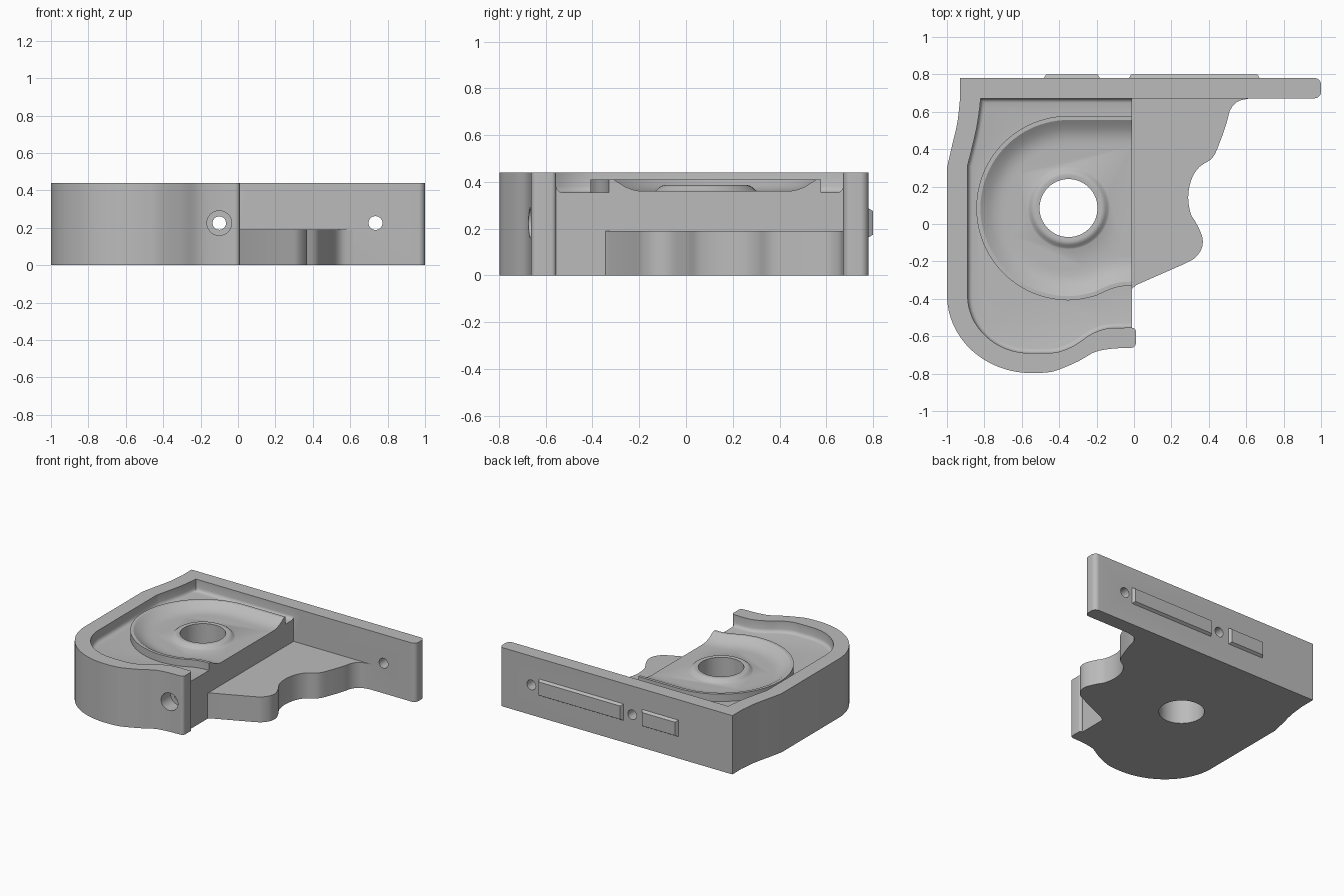
import bpy, bmesh, math
from mathutils import Vector

if "Cube" in bpy.data.objects:
    bpy.data.objects.remove(bpy.data.objects["Cube"])

grey = bpy.data.materials.new("plain_grey")
grey.use_nodes = True
grey.diffuse_color = (0.5, 0.5, 0.5, 1)
grey.node_tree.nodes["Principled BSDF"].inputs["Base Color"].default_value = grey.diffuse_color

CUT_X = -0.01                      # plane where the dish floor ends
HUB = Vector((-0.35, 0.085))       # bearing centre
TOP, FLOOR, FLANGE = 0.44, 0.355, 0.19


def spline(pts, steps=6):
    """Smooth curve through the given points."""
    p = [Vector(q) for q in pts]
    p = [2 * p[0] - p[1]] + p + [2 * p[-1] - p[-2]]
    out = []
    for a, b, c, d in zip(p, p[1:], p[2:], p[3:]):
        for i in range(steps):
            t = i / steps
            out.append(0.5 * (2 * b + (c - a) * t + (2 * a - 5 * b + 4 * c - d) * t**2
                              + (3 * b - a - 3 * c + d) * t**3))
    return out + [p[-2]]


def arc(cx, cy, rx, ry, start, end, n=16):
    angles = [math.radians(start + (end - start) * i / n) for i in range(n + 1)]
    return [Vector((cx + rx * math.cos(a), cy + ry * math.sin(a))) for a in angles]


def clean(pts):
    out = []
    for p in map(Vector, pts):
        if not out or (p - out[-1]).length > 0.002:
            out.append(p)
    return out


def finish(name, bm):
    bmesh.ops.recalc_face_normals(bm, faces=bm.faces)
    mesh = bpy.data.meshes.new(name)
    bm.to_mesh(mesh)
    bm.free()
    mesh.materials.append(grey)
    obj = bpy.data.objects.new(name, mesh)
    bpy.context.collection.objects.link(obj)
    return obj


def prism(name, pts, z0, z1):
    bm = bmesh.new()
    face = bm.faces.new([bm.verts.new((p.x, p.y, z0)) for p in clean(pts)])
    new = bmesh.ops.extrude_face_region(bm, geom=[face])["geom"]
    verts = [v for v in new if isinstance(v, bmesh.types.BMVert)]
    bmesh.ops.translate(bm, verts=verts, vec=(0, 0, z1 - z0))
    return finish(name, bm)


def inset(pts, d):
    """Shift an open path to its left, keeping its two ends in their plane."""
    out = []
    for i, p in enumerate(pts):
        if i in (0, len(pts) - 1):
            out.append(p + Vector((0, -d if i == 0 else d)))
            continue
        a, b = (p - pts[i - 1]).normalized(), (pts[i + 1] - p).normalized()
        na, nb = Vector((-a.y, a.x)), Vector((-b.y, b.x))
        out.append(p + (na + nb) * d / (1 + na.dot(nb)))
    return out


def dish(name, path, section):
    """Loft inset copies of an open path; close it with a flat end face."""
    path = clean(path)
    bm = bmesh.new()
    rings = [[bm.verts.new((p.x, p.y, z)) for p in inset(path, d)] for d, z in section]
    for lo, hi in zip(rings, rings[1:]):
        for i in range(len(path) - 1):
            bm.faces.new((lo[i], lo[i + 1], hi[i + 1], hi[i]))
    bm.faces.new(rings[0])
    bm.faces.new(rings[-1])
    bm.faces.new([r[0] for r in rings] + [r[-1] for r in reversed(rings)])
    return finish(name, bm)


def rod(name, x, radius, y0, y1):
    bm = bmesh.new()
    bmesh.ops.create_cone(bm, cap_ends=True, segments=32, radius1=radius,
                          radius2=radius, depth=y1 - y0)
    for v in bm.verts:
        v.co = (x + v.co.x, (y0 + y1) / 2 + v.co.z, 0.225 + v.co.y)
    return finish(name, bm)


def combine(base, tool, operation):
    tool.hide_render = True
    mod = base.modifiers.new("combine", 'BOOLEAN')
    mod.operation, mod.object, mod.solver = operation, tool, 'EXACT'
    bpy.context.view_layer.objects.active = base
    bpy.ops.object.modifier_apply(modifier=mod.name)
    bpy.data.objects.remove(tool)


# Housing: curved left wall, front lip and long back wall
outline = [Vector((-0.93, 0.78))]
outline += spline([(-0.93, 0.67), (-0.945, 0.54), (-0.975, 0.41), (-1, 0.3)])
outline += arc(-0.55, -0.38, 0.45, 0.417, 180, 270)
outline += spline([(-0.5, -0.797), (-0.42, -0.785), (-0.3, -0.735), (-0.21, -0.685),
                   (-0.12, -0.667), (-0.02, -0.662)])
outline += arc(-0.015, -0.637, 0.025, 0.025, 270, 360, 6)
outline += arc(-0.01, -0.575, 0.02, 0.02, 0, 90, 6)
outline += [Vector((CUT_X, 0.672))]
outline += arc(0.965, 0.707, 0.035, 0.035, 270, 360, 8)
outline += arc(0.965, 0.745, 0.035, 0.035, 0, 90, 8)
housing = prism("housing", outline, 0, TOP)

# Sunken floor with a filleted edge
pocket = [Vector((0.05, 0.672)), Vector((-0.82, 0.672))]
pocket += spline([(-0.825, 0.62), (-0.84, 0.52), (-0.865, 0.41), (-0.89, 0.31)])
pocket += arc(-0.56, -0.38, 0.33, 0.31, 180, 270)
pocket += spline([(-0.5, -0.69), (-0.41, -0.685), (-0.32, -0.65), (-0.23, -0.59),
                  (-0.15, -0.56), (-0.07, -0.555), (0.05, -0.555)])
fillet = [(0.025, FLOOR), (0.014, FLOOR + 0.003), (0.005, FLOOR + 0.011),
          (0, FLOOR + 0.025), (0, TOP + 0.1)]
combine(housing, dish("pocket_cutter", pocket, fillet), 'DIFFERENCE')

# Wavy lower flange
flange = [Vector((-0.1, -0.35)), Vector((CUT_X, -0.345)), Vector((0.015, -0.325))]
flange += spline([(0.27, -0.213), (0.325, -0.182), (0.362, -0.13), (0.365, -0.07),
                  (0.335, 0), (0.302, 0.06), (0.29, 0.15), (0.308, 0.24),
                  (0.35, 0.305), (0.42, 0.355), (0.46, 0.44), (0.495, 0.54),
                  (0.515, 0.61), (0.555, 0.655), (0.62, 0.672)])
flange += [Vector((0.62, 0.72)), Vector((-0.1, 0.72))]
combine(housing, prism("flange", flange, 0, FLANGE), 'UNION')

# Raised bowl with a narrow rim
bowl = [Vector((CUT_X, HUB.y + 0.493))]
bowl += arc(HUB.x, HUB.y, 0.493, 0.493, 90, 270, 48)
bowl += spline([(-0.3, -0.405), (-0.21, -0.385), (-0.13, -0.35), (-0.07, -0.334), (CUT_X, -0.33)])
section = [(0, 0.3), (0, 0.41), (0.022, 0.41), (0.04, 0.398), (0.07, 0.379),
           (0.1, 0.367), (0.13, 0.361), (0.16, 0.36)]
combine(housing, dish("bowl", bowl, section), 'UNION')

# Rounded hub ring around the bearing hole
bm = bmesh.new()
rings = []
for r, z in [(0.222, 0.3), (0.222, 0.359), (0.212, 0.364), (0.2, 0.376), (0.19, 0.383),
             (0.178, 0.386), (0.166, 0.384)]:
    rings.append([bm.verts.new((p.x, p.y, z)) for p in arc(*HUB, r, r, 0, 360, 48)[:-1]])
for lo, hi in zip(rings, rings[1:]):
    for i in range(48):
        j = (i + 1) % 48
        bm.faces.new((lo[i], lo[j], hi[j], hi[i]))
bm.faces.new(rings[0])
bm.faces.new(rings[-1])
combine(housing, finish("hub_ring", bm), 'UNION')
hole = prism("bearing_hole_cutter", arc(*HUB, 0.155, 0.155, 0, 360, 64)[:-1], -0.1, 0.6)
combine(housing, hole, 'DIFFERENCE')

# Bolt holes, the front one with a wider mouth
for x, radius, y0, y1 in [(-0.1, 0.036, -1, 1), (0.735, 0.037, 0.5, 1), (-0.1, 0.066, -1, -0.56)]:
    combine(housing, rod("bolt_hole_cutter", x, radius, y0, y1), 'DIFFERENCE')

# Chamfered locating pads on the back
pads = []
for name, x0, x1 in [("short_pad", -0.485, -0.18), ("long_pad", -0.03, 0.675)]:
    bm = bmesh.new()
    bmesh.ops.create_cube(bm, size=1)
    for v in bm.verts:
        outer = v.co.y > 0
        s = 0.015 if outer else 0
        v.co = ((x0 + s) if v.co.x < 0 else (x1 - s), 0.8 if outer else 0.775,
                (0.16 + s) if v.co.z < 0 else (0.29 - s))
    pads.append(finish(name, bm))

# Smooth curved walls, keep hard edges
bpy.ops.object.select_all(action='DESELECT')
housing.select_set(True)
bpy.context.view_layer.objects.active = housing
bpy.ops.object.shade_smooth_by_angle(angle=math.radians(30))
